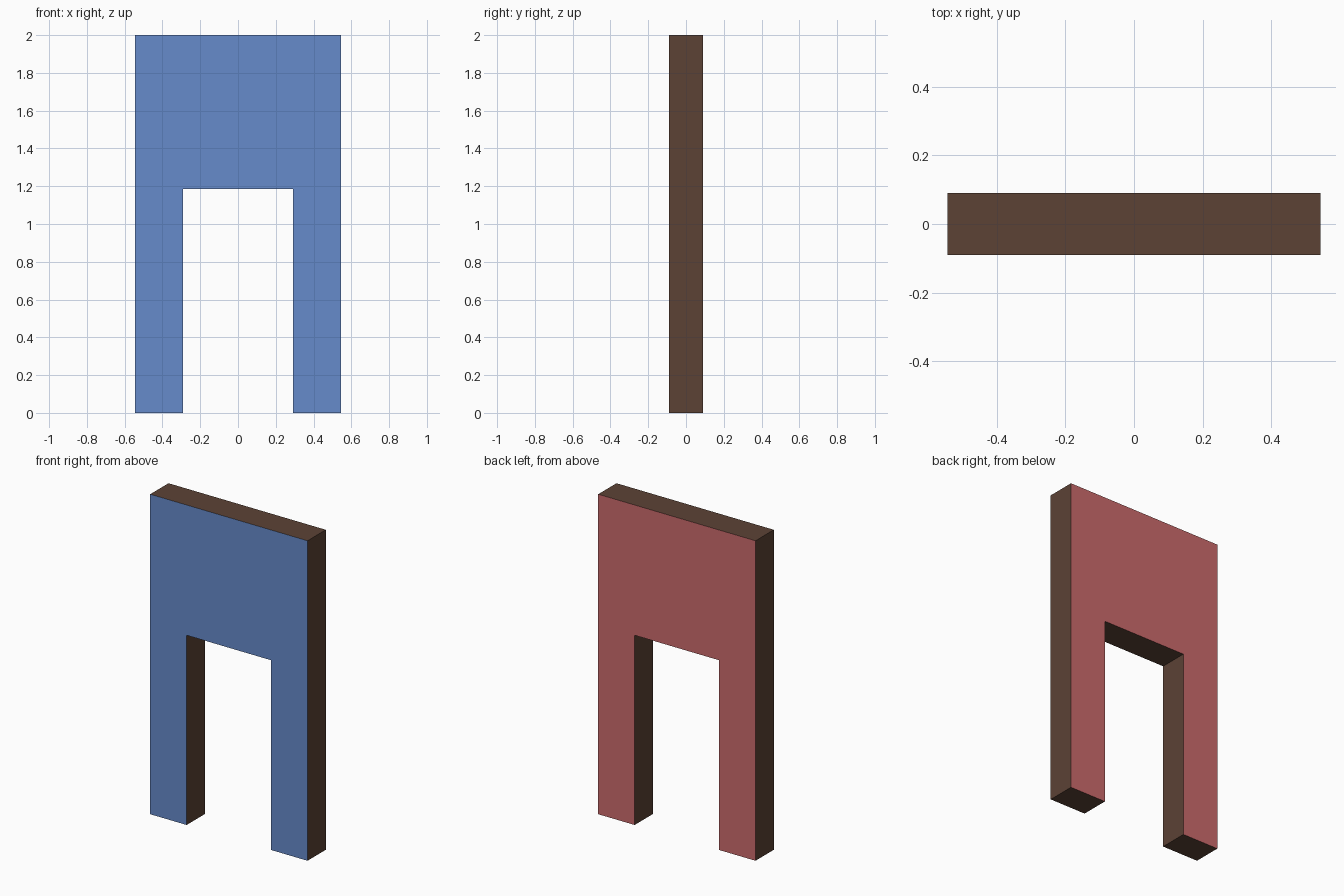
import bpy
import bmesh

if "Cube" in bpy.data.objects:
    bpy.data.objects.remove(bpy.data.objects["Cube"])


def srgb(*rgb):
    """Convert 0-255 sRGB values to a linear RGBA colour."""
    lin = []
    for v in rgb:
        c = v / 255
        lin.append(c / 12.92 if c <= 0.04045 else ((c + 0.055) / 1.055) ** 2.4)
    return (*lin, 1.0)


def material(name, *rgb):
    mat = bpy.data.materials.new(name)
    mat.diffuse_color = srgb(*rgb)
    mat.use_nodes = True
    mat.node_tree.nodes["Principled BSDF"].inputs["Base Color"].default_value = mat.diffuse_color
    return mat


HALF_W, HALF_D, HEIGHT = 0.544, 0.09, 2.0
GAP_W, GAP_H = 0.292, 1.186

# Right half of the arch outline, mirrored to give the whole profile
half = [(GAP_W, GAP_H), (GAP_W, 0), (HALF_W, 0), (HALF_W, HEIGHT)]
outline = half + [(-x, z) for x, z in reversed(half)]

# Extrude the profile from front to back
bm = bmesh.new()
front = bm.faces.new([bm.verts.new((x, -HALF_D, z)) for x, z in outline])
extruded = bmesh.ops.extrude_face_region(bm, geom=[front], use_keep_orig=True)
back_verts = [g for g in extruded["geom"] if isinstance(g, bmesh.types.BMVert)]
bmesh.ops.translate(bm, verts=back_verts, vec=(0, 2 * HALF_D, 0))
bmesh.ops.recalc_face_normals(bm, faces=bm.faces)

# Brown edges, blue front, red back
for face in bm.faces:
    face.material_index = 1 if face.normal.y < -0.5 else 2 if face.normal.y > 0.5 else 0

mesh = bpy.data.meshes.new("arch_panel")
bm.to_mesh(mesh)
bm.free()
for mat in (material("brown_edge", 92, 66, 53),
            material("blue_front", 102, 139, 203),
            material("red_back", 204, 107, 109)):
    mesh.materials.append(mat)

panel = bpy.data.objects.new("arch_panel", mesh)
bpy.context.collection.objects.link(panel)
